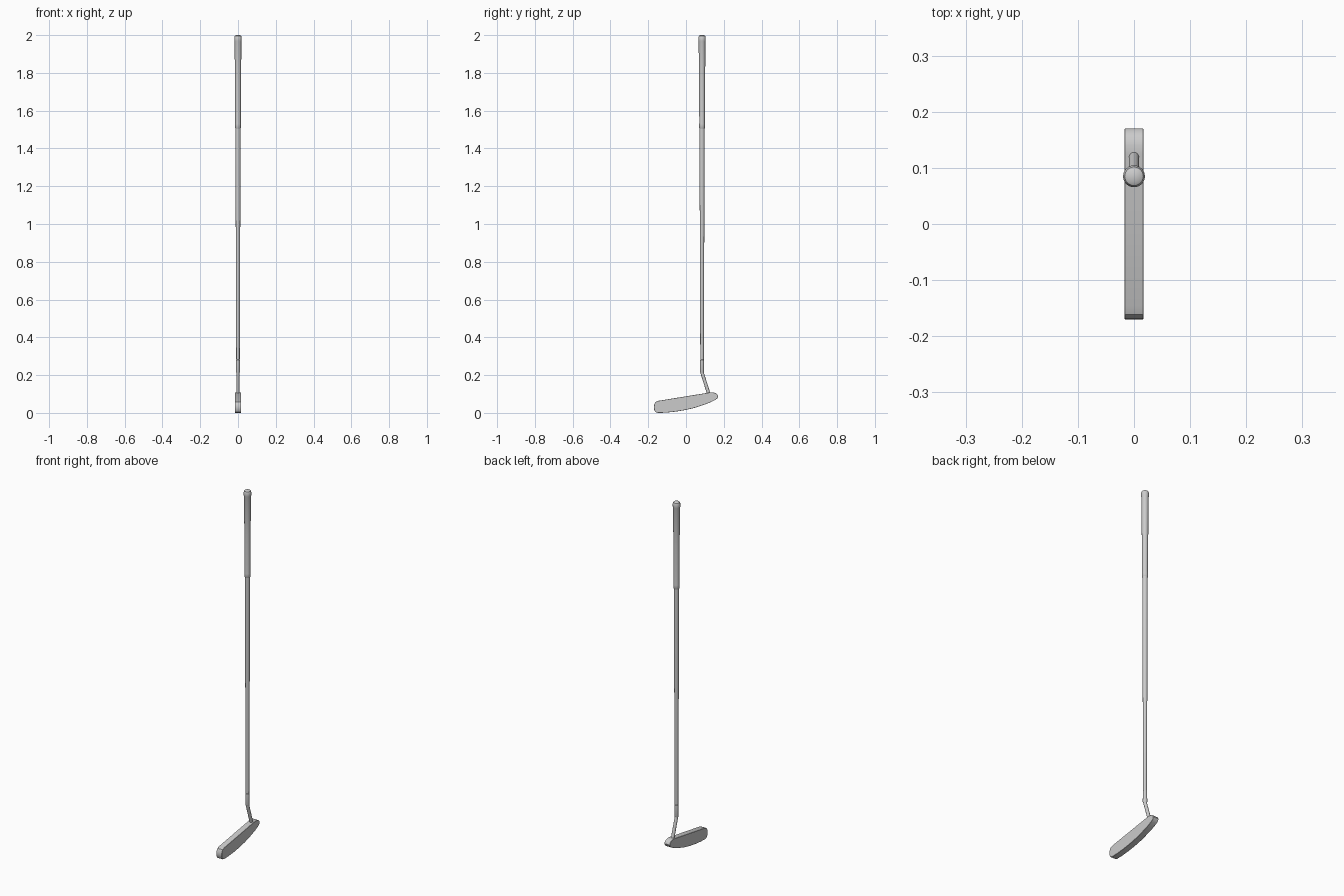
import bpy, bmesh, math
from mathutils import Vector

if "Cube" in bpy.data.objects:
    bpy.data.objects.remove(bpy.data.objects["Cube"])

SHAFT_Y = 0.085


def finish(name, bm, angle=35):
    bmesh.ops.recalc_face_normals(bm, faces=bm.faces)
    mesh = bpy.data.meshes.new(name)
    bm.to_mesh(mesh)
    bm.free()
    obj = bpy.data.objects.new(name, mesh)
    bpy.context.collection.objects.link(obj)
    bpy.ops.object.select_all(action='DESELECT')
    obj.select_set(True)
    bpy.context.view_layer.objects.active = obj
    bpy.ops.object.shade_smooth_by_angle(angle=math.radians(angle))
    return obj


def tube(name, rings, sides=24):
    """Closed tube through (y, z, radius, tilt) rings in the yz plane."""
    bm = bmesh.new()
    loops = []
    for y, z, r, tilt in rings:
        loop = []
        for i in range(sides):
            a = 2 * math.pi * i / sides
            v = r * math.sin(a)
            loop.append(bm.verts.new((r * math.cos(a),
                                      y + v * math.cos(tilt),
                                      z + v * math.sin(tilt))))
        loops.append(loop)
    for a, b in zip(loops, loops[1:]):
        for i in range(sides):
            j = (i + 1) % sides
            bm.faces.new((a[i], a[j], b[j], b[i]))
    bm.faces.new(loops[0])
    bm.faces.new(loops[-1])
    return finish(name, bm)


def lathe(name, profile):
    return tube(name, [(SHAFT_Y, z, r, 0) for z, r in profile])


# Blade head: side outline extruded across x
outline = [(-0.146, 0.064), (0.125, 0.108), (0.140, 0.109), (0.155, 0.106),
           (0.166, 0.098), (0.170, 0.088), (0.166, 0.077), (0.154, 0.068),
           (0.130, 0.056), (0.090, 0.041), (0.040, 0.025), (-0.010, 0.014),
           (-0.060, 0.006), (-0.110, 0.001), (-0.150, 0.000), (-0.161, 0.004),
           (-0.168, 0.015), (-0.170, 0.030), (-0.168, 0.046), (-0.161, 0.058)]
bm = bmesh.new()
face = bm.faces.new([bm.verts.new((-0.017, y, z)) for y, z in outline])
ext = bmesh.ops.extrude_face_region(bm, geom=[face])
bmesh.ops.translate(bm, vec=Vector((0.034, 0, 0)),
                    verts=[v for v in ext['geom'] if isinstance(v, bmesh.types.BMVert)])
head = finish("putter_head", bm)
bevel = head.modifiers.new("soft_edges", 'BEVEL')
bevel.width = 0.001
bevel.segments = 1
bevel.limit_method = 'ANGLE'
bevel.angle_limit = math.radians(50)

# Bent neck joining head and shaft
lean = math.atan2(0.037, 0.115)
tube("neck", [(0.124, 0.090, 0.009, lean), (0.089, 0.200, 0.009, lean),
              (0.086, 0.211, 0.009, lean / 2), (0.085, 0.222, 0.009, 0),
              (0.085, 0.260, 0.009, 0)])

# Collar at the foot of the shaft
lathe("collar", [(0.213, 0.0095), (0.219, 0.0115), (0.280, 0.0105), (0.282, 0.009)])

# Tapered shaft
lathe("shaft", [(0.27, 0.0092), (0.60, 0.0105), (0.95, 0.0118),
                (1.25, 0.0128), (1.56, 0.0138)])

# Tapered grip with a lip below and a rounded cap
lathe("grip", [(1.505, 0.0130), (1.508, 0.0150), (1.53, 0.0152),
               (1.535, 0.0146), (1.75, 0.0162), (1.965, 0.0180),
               (1.970, 0.0195), (1.988, 0.0195), (1.996, 0.0165),
               (2.000, 0.0100)])
